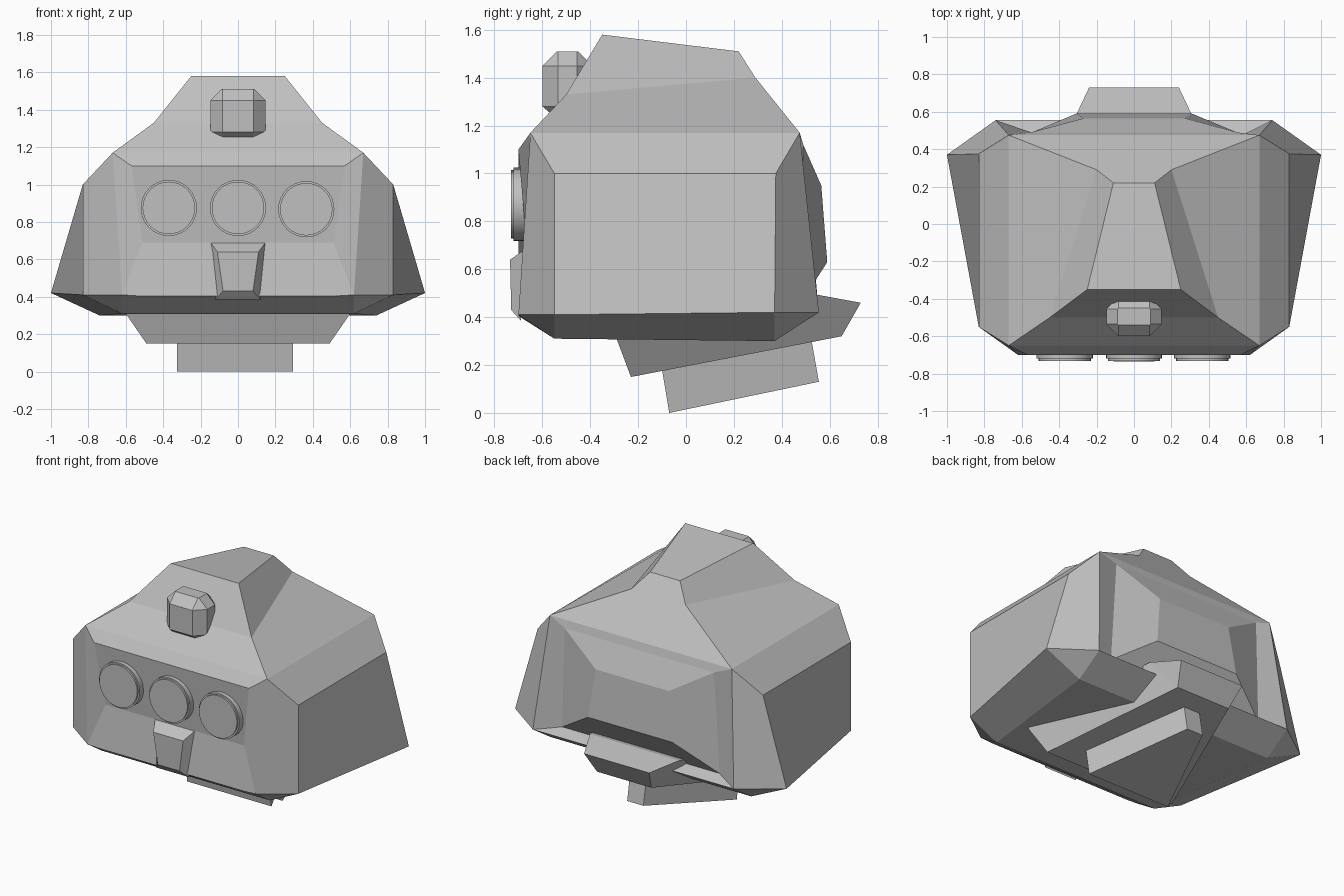
import bpy, bmesh, math

cube = bpy.data.objects.get("Cube")
if cube:
    bpy.data.objects.remove(cube, do_unlink=True)

grey = bpy.data.materials.new("light_grey")
grey.use_nodes = True
grey.diffuse_color = (0.53, 0.53, 0.53, 1)
grey.node_tree.nodes["Principled BSDF"].inputs["Base Color"].default_value = (0.53, 0.53, 0.53, 1)


def finish(name, bm):
    bmesh.ops.recalc_face_normals(bm, faces=bm.faces)
    me = bpy.data.meshes.new(name)
    bm.to_mesh(me)
    bm.free()
    me.materials.append(grey)
    ob = bpy.data.objects.new(name, me)
    bpy.context.collection.objects.link(ob)
    return ob


def mirrored(name, pts, sides, spans, shift=0.0):
    """sides: +x faces copied to -x; spans: chains closed by their mirror image."""
    bm = bmesh.new()
    left = {k: bm.verts.new((x + shift, y, z)) for k, (x, y, z) in pts.items()}
    right = {k: bm.verts.new((-x + shift, y, z)) for k, (x, y, z) in pts.items()}
    for f in sides:
        names = f.split()
        bm.faces.new([left[k] for k in names])
        bm.faces.new([right[k] for k in reversed(names)])
    for f in spans:
        names = f.split()
        bm.faces.new([left[k] for k in names] + [right[k] for k in reversed(names)])
    return finish(name, bm)


# Faceted main shell
mirrored("body_shell", {
    "top_f": (.25, -.35, 1.58), "top_b": (.11, .22, 1.51),
    "dome_f": (.45, -.50, 1.33), "dome_b": (.20, .29, 1.40),
    "rim_f": (.67, -.65, 1.17), "rim_b": (.67, .475, 1.17),
    "up_f": (.83, -.55, 1.0), "up_b": (.83, .375, 1.0),
    "low_f": (.83, -.55, .41), "low_b": (1.0, .37, .42),
    "front": (.62, -.70, .41), "back": (.74, .555, .42),
    "base_f": (.62, -.55, .31), "base_b": (.74, .37, .30),
    "brow": (.57, -.70, 1.10), "mid": (.51, -.665, .69), "chin": (.54, -.70, .405),
    "out_t": (.55, .49, 1.12), "out_b": (.58, .475, .45),
    "in_t": (.27, .565, .95), "in_b": (.31, .59, .63),
}, [
    "top_f top_b dome_b dome_f", "dome_f dome_b rim_b rim_f",
    "rim_f rim_b up_b up_f", "up_f up_b low_b low_f",
    "rim_f up_f low_f front", "rim_b up_b low_b back",
    "rim_f brow mid front", "mid chin front",
    "low_f low_b base_b base_f", "low_b back base_b", "low_f front base_f",
    "rim_b out_t out_b back", "out_t in_t in_b out_b",
], [
    "top_f top_b", "top_b dome_b rim_b", "top_f dome_f", "dome_f rim_f",
    "rim_f brow", "brow mid", "mid chin", "chin front base_f", "base_f base_b",
    "rim_b out_t", "out_t in_t", "in_t in_b", "in_b out_b", "out_b back",
    "back base_b",
])

# Tilted plate under the shell
mirrored("lower_plate", {
    "tf": (.60, -.29, .31), "ridge": (.33, .54, .495), "tb": (.24, .73, .46),
    "bf": (.49, -.23, .15), "bb": (.20, .65, .32),
}, ["tf ridge bb bf", "ridge tb bb"],
    ["tf ridge", "ridge tb", "tb bb", "bb bf", "bf tf"])

BOX_SIDES = ["tf tb bb bf"]
BOX_SPANS = ["tf tb", "tb bb", "bb bf", "bf tf"]

# Tapered wedge below the plate
mirrored("neck_wedge", {
    "tf": (.31, -.10, .18), "tb": (.06, .525, .30),
    "bf": (.31, -.07, .0), "bb": (.06, .555, .13),
}, BOX_SIDES, BOX_SPANS, shift=-.015)

# Nose block on the lower face panel
mirrored("nose_block", {
    "tf": (.11, -.735, .64), "tb": (.15, -.655, .695),
    "bf": (.08, -.73, .43), "bb": (.12, -.69, .385),
}, BOX_SIDES, BOX_SPANS)

# Chamfered sensor on the forehead
bm = bmesh.new()
rings = []
for z, inset in ((1.255, .03), (1.28, 0), (1.45, 0), (1.51, .06)):
    hx, hy, c = .148 - inset, .105 - inset, .065 - inset
    outline = [(hx, hy - c), (hx - c, hy), (c - hx, hy), (-hx, hy - c),
               (-hx, c - hy), (c - hx, -hy), (hx - c, -hy), (hx, c - hy)]
    rings.append([bm.verts.new((x, y - .495, z)) for x, y in outline])
for a, b in zip(rings, rings[1:]):
    for i in range(8):
        j = (i + 1) % 8
        bm.faces.new((a[i], a[j], b[j], b[i]))
bm.faces.new(rings[0])
bm.faces.new(rings[-1])
finish("forehead_sensor", bm)

# Three round lenses, each a rim with a slightly smaller disc in front
for label, x, z in (("right", -.37, .875), ("middle", 0, .875), ("left", .365, .868)):
    for part, radius, front in (("rim", .15, -.72), ("disc", .14, -.732)):
        depth = front + .62
        bpy.ops.mesh.primitive_cylinder_add(
            vertices=32, radius=radius, depth=abs(depth),
            location=(x, front - depth / 2, z), rotation=(math.pi / 2, 0, 0))
        ob = bpy.context.object
        ob.name = f"{label}_lens_{part}"
        ob.data.materials.append(grey)
        bpy.ops.object.shade_smooth_by_angle()
